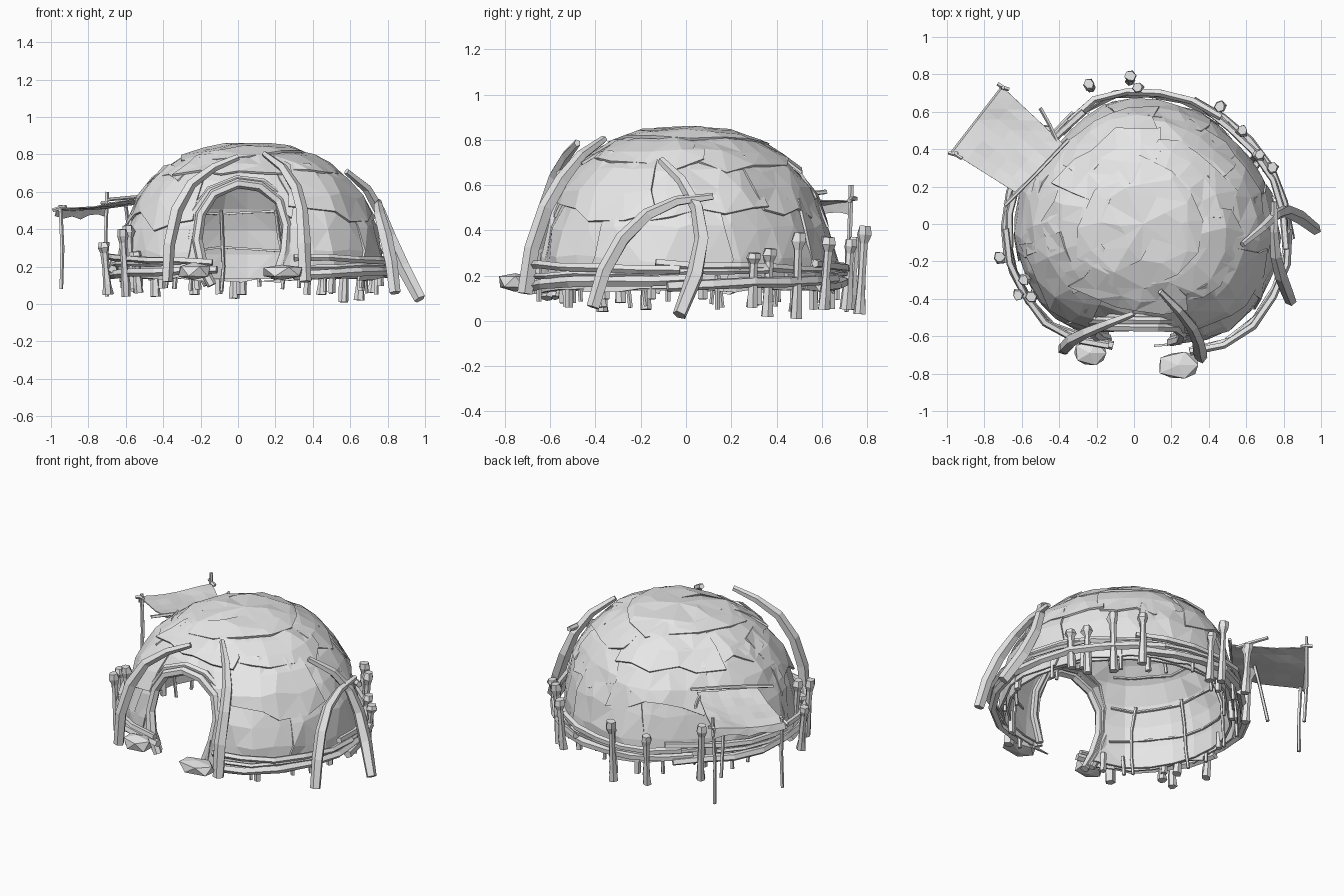
import bpy, bmesh, math, random
from math import sin, cos, radians, pi, sqrt
from mathutils import Vector

random.seed(7)
if "Cube" in bpy.data.objects:
    bpy.data.objects.remove(bpy.data.objects["Cube"])

grey = bpy.data.materials.new("light_grey")
grey.use_nodes = True
TONE = (0.8, 0.8, 0.8, 1)
grey.diffuse_color = TONE
grey.node_tree.nodes["Principled BSDF"].inputs["Base Color"].default_value = TONE

# Radius of the uneven ground plan every 30 degrees, from -75
PLAN = [0.71, 0.79, 0.785, 0.74, 0.7, 0.7, 0.71, 0.66, 0.72, 0.735, 0.735, 0.67]


def plan(th):
    k, f = divmod((th + 75) / 30, 1)
    f = f * f * (3 - 2 * f)
    return PLAN[int(k) % 12] * (1 - f) + PLAN[int(k + 1) % 12] * f


def rnd(amount):
    return random.uniform(-amount, amount)


def add(name, bm):
    mesh = bpy.data.meshes.new(name)
    bm.to_mesh(mesh)
    bm.free()
    mesh.materials.append(grey)
    ob = bpy.data.objects.new(name, mesh)
    bpy.context.collection.objects.link(ob)
    return ob


def grid(name, nu, nv, point, thick, wrap=False):
    """Faceted sheet from point(i, j), thickened into a solid."""
    bm = bmesh.new()
    cols = nu if wrap else nu + 1
    vs = [[bm.verts.new(point(i, j)) for j in range(nv + 1)] for i in range(cols)]
    for i in range(nu):
        a, b = vs[i], vs[(i + 1) % cols]
        for j in range(nv):
            bm.faces.new((a[j], b[j], b[j + 1], a[j + 1]))
    bmesh.ops.remove_doubles(bm, verts=bm.verts[:], dist=1e-4)
    bmesh.ops.triangulate(bm, faces=bm.faces[:])
    ob = add(name, bm)
    mod = ob.modifiers.new("thickness", "SOLIDIFY")
    mod.thickness, mod.offset = thick, 0
    return ob


def log(name, pts, radius, sides=6, widths=None, rough=0.12):
    """Faceted stick swept along pts, with optional width factors."""
    pts = [Vector(p) for p in pts]
    last = len(pts) - 1
    bm = bmesh.new()
    u, rings = Vector((0.3, 0.8, 0.5)), []
    for k, p in enumerate(pts):
        t = (pts[min(k + 1, last)] - pts[max(k - 1, 0)]).normalized()
        u = (u - t * u.dot(t)).normalized()
        v = t.cross(u)
        r = radius * (widths[k] if widths else 1)
        ring = []
        for s in range(sides):
            a, q = 2 * pi * s / sides, r * (1 + rnd(rough))
            ring.append(bm.verts.new(p + u * cos(a) * q + v * sin(a) * q))
        rings.append(ring)
    for a, b in zip(rings, rings[1:]):
        for s in range(sides):
            n = (s + 1) % sides
            bm.faces.new((a[s], a[n], b[n], b[s]))
    bm.faces.new(rings[0][::-1])
    bm.faces.new(rings[-1])
    return add(name, bm)


def dome(th, a, off=0.0):
    """Point on the dome at compass angle th and elevation a, in degrees."""
    size = 0.92 * plan(th)
    th, a = radians(th), radians(a)
    c = max(cos(a), 0)
    r = size * c ** 0.77 + off * c
    return Vector((0.05 + r * cos(th), r * sin(th), 0.2 + 0.64 * sin(a) + off * sin(a)))


def front_y(x, z):
    """Front of the dome at x, z."""
    c = sqrt(1 - ((z - 0.2) / 0.64) ** 2)
    return -sqrt(max((0.64 * c ** 0.77) ** 2 - (x - 0.05) ** 2, 0))


# Inner wall of the dome
panels = [grid("inner_wall", 28, 8, lambda i, j: dome(
    i * 360 / 28, -6 + 12 * j, -0.02 + (rnd(0.005) if j < 8 else 0)), 0.014, True)]

# Overlapping ragged cladding plates, lowest row first
for row, (lo, hi, count, start) in enumerate([(-6, 32, 8, 10), (23, 56, 7, 33), (47, 75, 5, 5)]):
    span = 360 / count
    for k in range(count):
        lift = 0.008 * (k % 2)
        drop = rnd(4) if row else 0

        def plate(i, j):
            th = start + span * k + (span + 5) * i / 5 + rnd(3)
            edge = 5 if row and j == 0 else 1.5
            return dome(th, lo + (hi - lo) * j / 3 + rnd(edge) + drop * (1 - j / 3),
                        0.01 - 0.012 * j / 3 + lift + rnd(0.009))
        panels.append(grid(f"cladding_plate_{row}_{k}", 5, 3, plate, 0.012))
panels.append(grid("cladding_cap", 12, 3, lambda i, j: dome(
    i * 30 + rnd(5), 90 if j == 3 else 65 + 8 * j + rnd(5),
    0.014 if j == 3 else 0.012 + rnd(0.008)), 0.014, True))

# Arched doorway cut through the wall
arch = [(-0.14, 0.10), (-0.19, 0.2), (-0.22, 0.34), (-0.2, 0.48), (-0.13, 0.59), (0, 0.645),
        (0.12, 0.63), (0.22, 0.55), (0.26, 0.42), (0.25, 0.28), (0.2, 0.13)]
bm = bmesh.new()
base = bm.faces.new([bm.verts.new((x, -1, z)) for x, z in arch])
out = bmesh.ops.extrude_face_region(bm, geom=[base])["geom"]
bmesh.ops.translate(bm, vec=(0, 0.75, 0), verts=[g for g in out if isinstance(g, bmesh.types.BMVert)])
bmesh.ops.recalc_face_normals(bm, faces=bm.faces[:])
cutter = add("door_cutter", bm)
cutter.hide_render = True
for ob in panels:
    mod = ob.modifiers.new("doorway", "BOOLEAN")
    mod.object, mod.operation, mod.solver = cutter, "DIFFERENCE", "EXACT"
deps = bpy.context.evaluated_depsgraph_get()
cut = [bpy.data.meshes.new_from_object(ob.evaluated_get(deps)) for ob in panels]
for ob, mesh in zip(panels, cut):
    ob.modifiers.clear()
    ob.data = mesh
bpy.data.objects.remove(cutter)


# Door frame and the short hood that joins it to the dome
def frame_y(x, z):
    return min(front_y(x, z) - 0.01, -0.55)


log("door_frame", [(x, frame_y(x, z), z) for x, z in arch], 0.028)
log("door_frame_outer", [(0.03 + (x - 0.03) * 1.13, frame_y(x, z) + 0.035, z * 1.03)
                         for x, z in arch], 0.022)
grid("door_hood", len(arch) - 1, 2, lambda i, j: (
    arch[i][0], frame_y(*arch[i]) + j * 0.5 * (front_y(*arch[i]) + 0.03 - frame_y(*arch[i])),
    arch[i][1] + 0.01), 0.014)

# Great curved ribs leaning on the dome
taper = [1, 1.1, 1.05, 0.9, 0.75, 0.5]
ribs = {
    "front_right_rib": [(-0.38, -0.67, 0.12), (-0.37, -0.66, 0.32), (-0.33, -0.62, 0.5),
                        (-0.25, -0.58, 0.64), (-0.13, -0.53, 0.73), (0, -0.48, 0.785)],
    "front_left_rib": [(0.36, -0.71, 0.12), (0.35, -0.68, 0.32), (0.34, -0.62, 0.5),
                       (0.31, -0.55, 0.62), (0.24, -0.46, 0.73), (0.14, -0.36, 0.805)],
    "left_side_rib": [(0.97, -0.03, 0.025), (0.88, 0.04, 0.2), (0.81, 0.07, 0.36),
                      (0.76, 0.05, 0.5), (0.69, -0.02, 0.62), (0.58, -0.11, 0.71)],
    "left_cross_rib": [(0.84, -0.41, 0.06), (0.82, -0.36, 0.22), (0.79, -0.28, 0.36),
                       (0.76, -0.17, 0.47), (0.75, -0.04, 0.53), (0.75, 0.12, 0.55)],
}
for name, pts in ribs.items():
    log(name, pts, 0.033, 5, taper)


# Rails lashed around the foot of the dome
def rail(name, a0, a1, z0, z1, grow, radius):
    n = max(3, int((a1 - a0) / 13))
    pts = []
    for k in range(n + 1):
        f = k / n
        th = a0 + (a1 - a0) * f
        r = plan(th) + grow + rnd(0.006)
        pts.append((0.05 + r * cos(radians(th)), r * sin(radians(th)),
                    z0 + (z1 - z0) * f + rnd(0.006)))
    log(name, pts, radius, 5)


for k in range(5):
    a = -70 + 64 * k
    rail(f"lower_rail_{k}", a, min(a + 74, 256), 0.155, 0.185, 0.015 * (k % 2), 0.024)
    rail(f"upper_rail_{k}", a - 4 * (k > 0), min(a + 68, 254), 0.25, 0.225, 0.01 - 0.015 * (k % 2), 0.02)
for k in range(3):
    rail(f"thin_rail_{k}", -66 + 105 * k, 30 + 105 * k, 0.2, 0.22, 0, 0.014)

# Knob-topped posts: x, y, bottom, top
posts = [(-0.24, 0.75, 0.05, 0.37), (-0.02, 0.79, 0.03, 0.42), (0.02, 0.73, 0.05, 0.36),
         (0.46, 0.63, 0.05, 0.37), (0.58, 0.5, 0.01, 0.39), (0.67, 0.37, 0.02, 0.32),
         (0.74, 0.3, 0.06, 0.3), (-0.72, -0.18, 0.05, 0.33), (-0.62, -0.38, 0.04, 0.4),
         (-0.59, -0.3, 0.08, 0.42), (-0.55, -0.39, 0.06, 0.28), (-0.46, 0.5, 0.04, 0.4)]
for k, (x, y, z0, z1) in enumerate(posts):
    lean = Vector((x - 0.045, y, 0)).normalized() * 0.025
    line = [Vector((x, y, z0 + (z1 - z0) * f)) + lean * (f - 1)
            for f in (0, 0.2, 0.5, 0.8, 0.9, 1)]
    log(f"knob_post_{k}", line, 0.024, 6, [1.15, 1, 0.8, 0.85, 1.4, 1.15], 0.2)

# Short pegs under the wall, thin uprights and hoops inside
for k in range(18):
    th = -66 + 312 * k / 17 + rnd(5)
    p = dome(th, 0, rnd(0.04))
    low = 0.05 + random.random() * 0.05
    log(f"ground_peg_{k}", [(p.x, p.y, low), (p.x + rnd(0.01), p.y, 0.2)], 0.012 + 0.008 * (k % 2), 5)
for k in range(10):
    th = -52 + 31 * k
    foot = dome(th, 0, -0.04)
    foot.z = 0.05 + random.random() * 0.04
    log(f"inner_upright_{k}", [foot] + [dome(th + rnd(2), a, -0.04) for a in (0, 15, 30)], 0.01, 5)
for k, a in enumerate((9, 28, 46)):
    log(f"inner_hoop_{k}", [dome(-60 + 300 * i / 22, a + rnd(1.2), -0.036) for i in range(23)], 0.008, 4)

# Boulders beside the doorway
for name, place, size in [("right_boulder", (-0.235, -0.69, 0.175), (0.085, 0.065, 0.05)),
                          ("left_boulder", (0.235, -0.755, 0.172), (0.108, 0.07, 0.043))]:
    bm = bmesh.new()
    bmesh.ops.create_icosphere(bm, subdivisions=1, radius=1)
    for v in bm.verts:
        v.co = Vector(place) + Vector([max(-0.8, min(0.8, c)) * s * (1.2 + rnd(0.1))
                                       for c, s in zip(v.co, size)])
    add(name, bm)

# Awning cloth with a ragged hanging edge
A, B, C, D = (Vector(p) for p in [(-0.97, 0.38, 0.51), (-0.7, 0.73, 0.53),
                                  (-0.38, 0.43, 0.56), (-0.62, 0.16, 0.55)])


def cloth(i, j):
    u, v = i / 6, max(j - 1, 0) / 5
    p = A.lerp(B, u).lerp(D.lerp(C, u), v)
    p.z -= 0.015 * sin(pi * u) * (1 - v) + 0.01 * sin(pi * v) + rnd(0.004)
    if j == 0:
        p += Vector((-0.008, 0.005, -0.045 - rnd(0.02)))
    return p


grid("awning_cloth", 6, 6, cloth, 0.006)

# Poles and sticks that hold the awning
sticks = {
    "awning_front_pole": [(-0.945, 0.37, 0.08), (-0.94, 0.375, 0.3), (-0.95, 0.38, 0.53)],
    "awning_back_pole": [(-0.7, 0.71, 0.04), (-0.71, 0.72, 0.3), (-0.7, 0.73, 0.6)],
    "awning_wall_bar": [(-0.69, 0.1, 0.56), (-0.52, 0.27, 0.575), (-0.35, 0.45, 0.58)],
    "awning_side_stick": [(-0.5, 0.62, 0.57), (-0.45, 0.53, 0.56), (-0.41, 0.44, 0.55)],
    "awning_front_tie": [(-0.99, 0.38, 0.5), (-0.95, 0.37, 0.515), (-0.92, 0.35, 0.52)],
    "awning_back_tie": [(-0.73, 0.75, 0.54), (-0.7, 0.73, 0.54), (-0.67, 0.72, 0.53)],
    "awning_brace": [(-0.6, 0.5, 0.1), (-0.58, 0.45, 0.35), (-0.6, 0.38, 0.52)],
}
for name, pts in sticks.items():
    log(name, pts, 0.011, 5)
